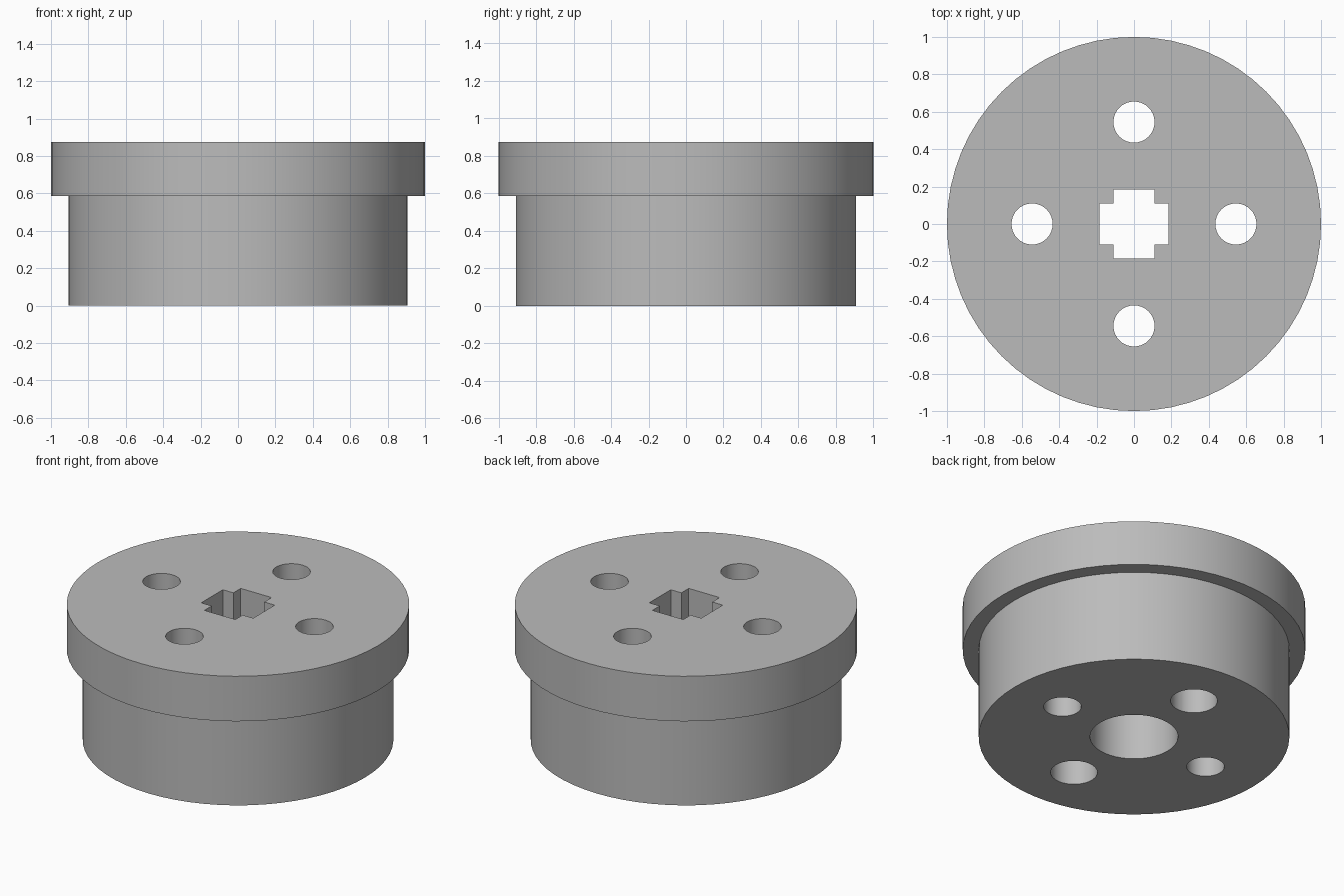
import bpy, bmesh, math

if "Cube" in bpy.data.objects:
    bpy.data.objects.remove(bpy.data.objects["Cube"])

HEIGHT, STEP = 0.875, 0.585      # total height, underside of the flange
FLANGE_R, BODY_R = 1.0, 0.907
BOLT_CIRCLE = 0.545

grey = bpy.data.materials.new("plain grey")
grey.use_nodes = True
colour = (0.5, 0.5, 0.5, 1)
grey.diffuse_color = colour
grey.node_tree.nodes["Principled BSDF"].inputs["Base Color"].default_value = colour


def circle(radius, count, cx=0, cy=0):
    return [(cx + radius * math.cos(math.tau * i / count),
             cy + radius * math.sin(math.tau * i / count)) for i in range(count)]


def solid(name, rings):
    """Loft matching outlines, given as (outline, height), into a capped solid."""
    bm = bmesh.new()
    loops = [[bm.verts.new((x, y, z)) for x, y in outline] for outline, z in rings]
    for low, high in zip(loops, loops[1:]):
        for i in range(len(low)):
            j = (i + 1) % len(low)
            bm.faces.new((low[i], low[j], high[j], high[i]))
    bm.faces.new(loops[0][::-1])
    bm.faces.new(loops[-1])
    mesh = bpy.data.meshes.new(name)
    bm.to_mesh(mesh)
    bm.free()
    mesh.materials.append(grey)
    obj = bpy.data.objects.new(name, mesh)
    bpy.context.collection.objects.link(obj)
    return obj


# Stepped round body with its wider flange on top
body, flange = circle(BODY_R, 64), circle(FLANGE_R, 64)
hub = solid("flanged_hub", [(body, 0), (body, STEP), (flange, STEP), (flange, HEIGHT)])

# Cross-shaped socket through the flange, opening into a round bore below
a, b = 0.185, 0.11
quarter = [(a, -b), (a, b), (b, b)]
cross = []
for turn in range(4):
    cross += quarter
    quarter = [(-y, x) for x, y in quarter]
bore = circle(0.257, 48)
cutters = [
    solid("socket_cutter", [(cross, STEP - 0.1), (cross, HEIGHT + 0.1)]),
    solid("bore_cutter", [(bore, -0.1), (bore, STEP)]),
]

# Four bolt holes; the front and back ones are wider in the lower body
for dx, dy in ((1, 0), (0, 1), (-1, 0), (0, -1)):
    cx, cy = dx * BOLT_CIRCLE, dy * BOLT_CIRCLE
    hole = circle(0.11, 32, cx, cy)
    lower = circle(0.137, 32, cx, cy) if dy else hole
    rings = [(lower, -0.1), (lower, STEP), (hole, STEP), (hole, HEIGHT + 0.1)]
    cutters.append(solid("bolt_hole_cutter", rings if dy else [rings[0], rings[-1]]))

for cutter in cutters:
    cutter.hide_render = True
    cut = hub.modifiers.new(cutter.name, "BOOLEAN")
    cut.operation = "DIFFERENCE"
    cut.solver = "EXACT"
    cut.object = cutter

# Bake the cuts and remove the cutters
bpy.context.view_layer.update()
evaluated = hub.evaluated_get(bpy.context.evaluated_depsgraph_get())
result = bpy.data.meshes.new_from_object(evaluated)
hub.modifiers.clear()
hub.data = result
for cutter in cutters:
    bpy.data.objects.remove(cutter)

# Smooth round walls, sharp rims
bpy.ops.object.select_all(action="DESELECT")
hub.select_set(True)
bpy.context.view_layer.objects.active = hub
bpy.ops.object.shade_smooth_by_angle(angle=math.radians(30))
